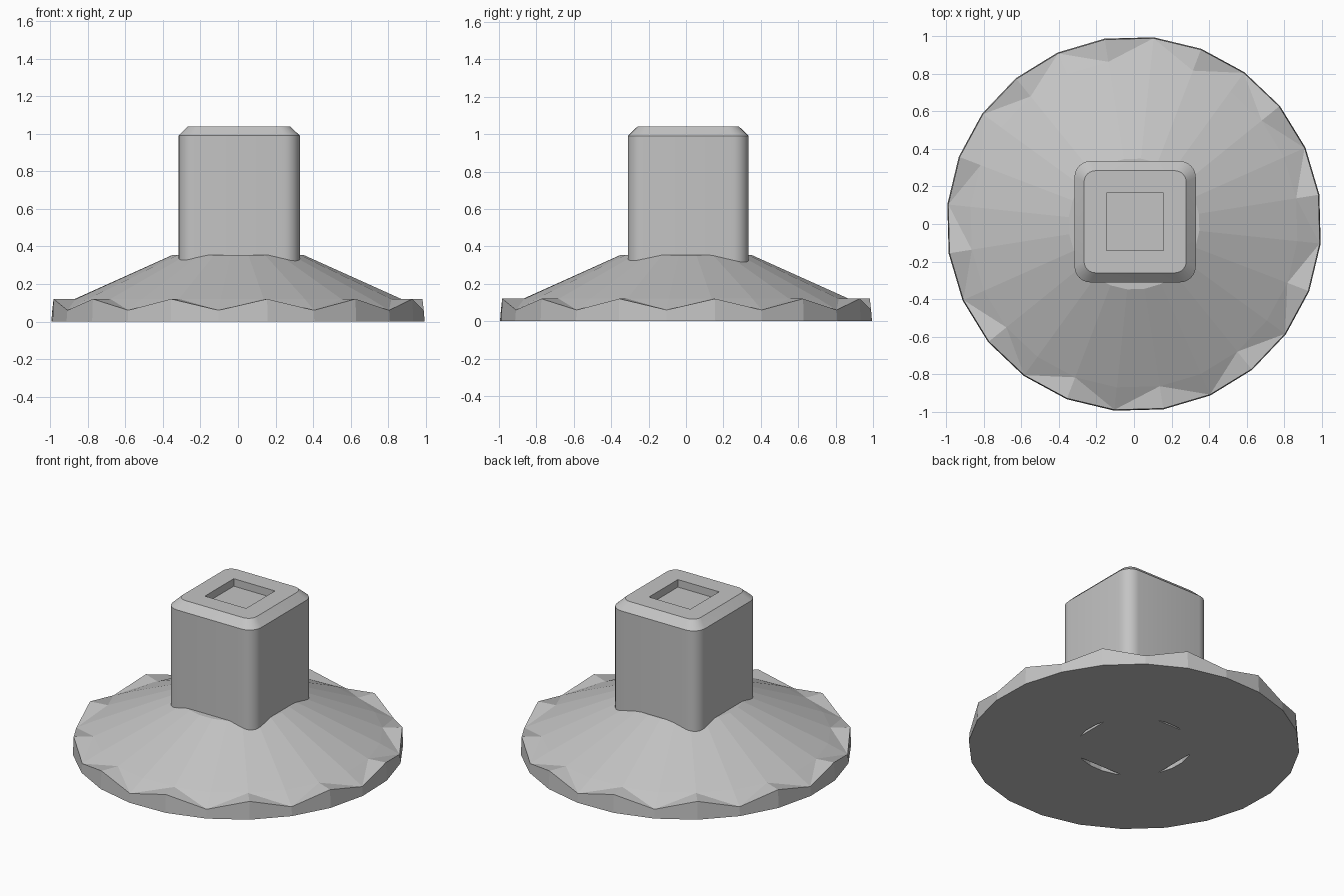
import bpy
import bmesh
from math import sin, cos, pi, radians

cube = bpy.data.objects.get("Cube")
if cube:
    bpy.data.objects.remove(cube, do_unlink=True)

grey = bpy.data.materials.new("plain grey")
grey.use_nodes = True
colour = (0.55, 0.55, 0.55, 1)
grey.diffuse_color = colour
grey.node_tree.nodes["Principled BSDF"].inputs["Base Color"].default_value = colour

SIDES = 24
START = radians(9)   # first rim peak


def finish(bm, name):
    bmesh.ops.recalc_face_normals(bm, faces=bm.faces)
    mesh = bpy.data.meshes.new(name)
    bm.to_mesh(mesh)
    bm.free()
    mesh.materials.append(grey)
    obj = bpy.data.objects.new(name, mesh)
    bpy.context.collection.objects.link(obj)
    return obj


def circle(bm, radius, heights):
    """Ring whose points step through the given heights."""
    ring = []
    for i in range(SIDES):
        a = START + 2 * pi * i / SIDES
        ring.append(bm.verts.new((radius * cos(a), radius * sin(a), heights[i % len(heights)])))
    return ring


def rounded_square(bm, half, radius, z, centre, steps=6):
    """Loop of points round a square with rounded corners."""
    ring = []
    for quarter in range(4):
        mid = pi / 4 + quarter * pi / 2
        cx = (half - radius) * (1 if cos(mid) > 0 else -1)
        cy = (half - radius) * (1 if sin(mid) > 0 else -1)
        for s in range(steps + 1):
            a = quarter * pi / 2 + s / steps * pi / 2
            ring.append(bm.verts.new((centre[0] + cx + radius * cos(a),
                                      centre[1] + cy + radius * sin(a), z)))
    return ring


def bridge(bm, lower, upper):
    n = len(lower)
    for i in range(n):
        j = (i + 1) % n
        bm.faces.new((lower[i], lower[j], upper[j], upper[i]))


# Conical base with a pointed rim, open underneath around the post
bm = bmesh.new()
socket_top = circle(bm, 0.35, [0.34])
socket = circle(bm, 0.35, [0])
foot = circle(bm, 1.0, [0])
rim = circle(bm, 0.995, [0.12, 0.06])
slope = circle(bm, 0.875, [0.12])
collar = circle(bm, 0.35, [0.355])
bm.faces.new(socket_top)
bridge(bm, socket_top, socket)
bridge(bm, socket, foot)
bridge(bm, foot, rim)
bridge(bm, slope, collar)
bm.faces.new(collar)
# Raised rim facets: every split runs from a low rim point to the slope behind a peak
for low in range(1, SIDES, 2):
    for peak in (low - 1, (low + 1) % SIDES):
        bm.faces.new((rim[peak], rim[low], slope[peak]))
        bm.faces.new((rim[low], slope[low], slope[peak]))
finish(bm, "conical_base")

# Square post with rounded corners, chamfered top and a square recess
bm = bmesh.new()
centre = (0.006, 0.012)
bottom = rounded_square(bm, 0.323, 0.085, 0, centre)
shoulder = rounded_square(bm, 0.323, 0.085, 0.99, centre)
top = rounded_square(bm, 0.272, 0.06, 1.04, centre)
bridge(bm, bottom, shoulder)
bridge(bm, shoulder, top)
bm.faces.new(bottom)
opening, floor = [], []
for ring, z in ((opening, 1.04), (floor, 0.99)):
    for sx, sy in ((1, 1), (-1, 1), (-1, -1), (1, -1)):
        ring.append(bm.verts.new((centre[0] + sx * 0.152, centre[1] + sy * 0.152, z)))
bridge(bm, floor, opening)
bm.faces.new(floor)
# Top border: a fan at each corner and a strip along each side
per_corner = len(top) // 4
for c in range(4):
    arc = top[c * per_corner:(c + 1) * per_corner]
    following = (c + 1) % 4
    bm.faces.new(arc + [opening[c]])
    bm.faces.new((arc[-1], top[following * per_corner], opening[following], opening[c]))
post = finish(bm, "square_post")

bpy.ops.object.select_all(action='DESELECT')
post.select_set(True)
bpy.context.view_layer.objects.active = post
bpy.ops.object.shade_smooth_by_angle(angle=radians(25))
